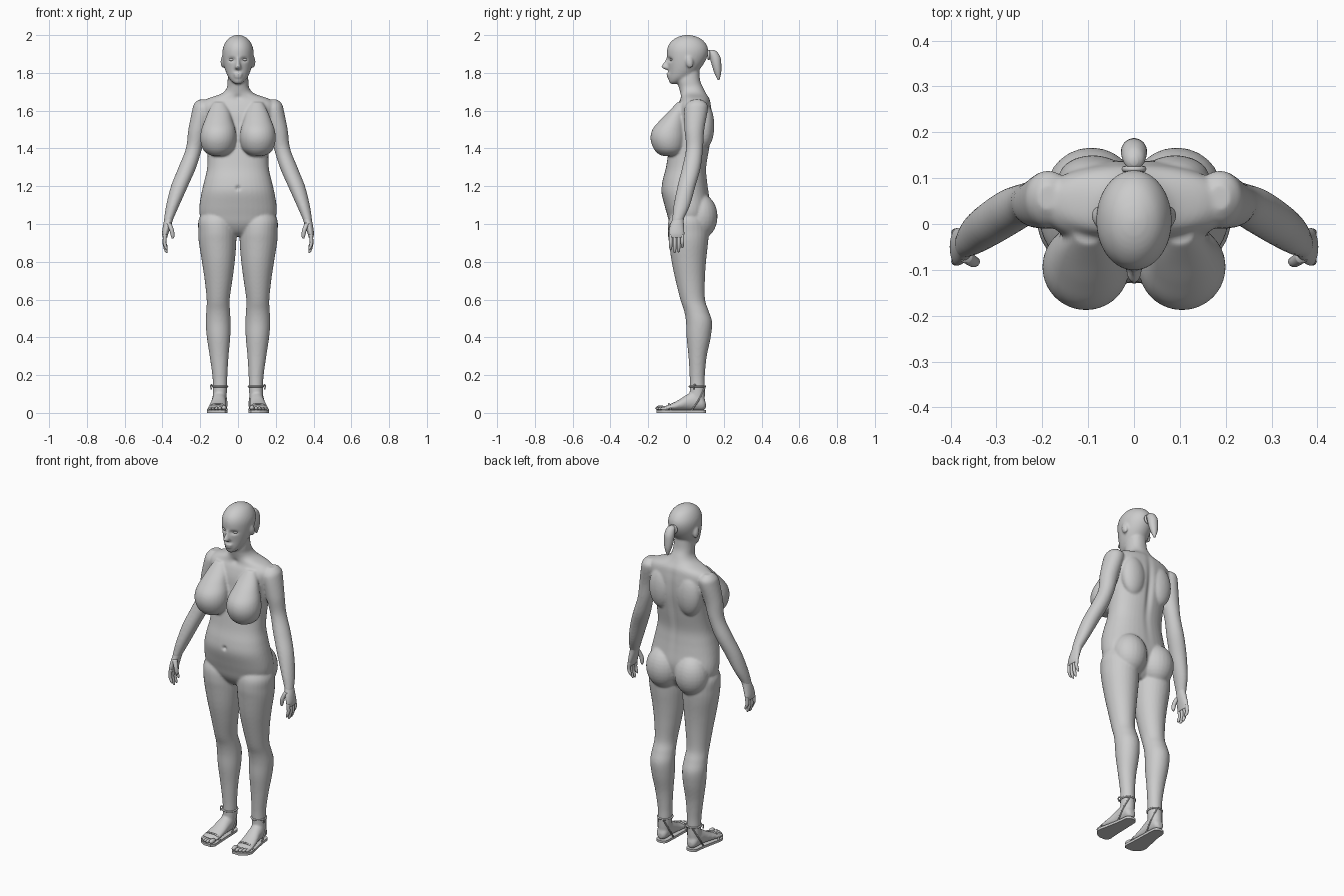
import bpy, bmesh, math
from mathutils import Vector, Matrix


def spline(rings, steps=5):
    # Catmull-Rom interpolation between the key cross-sections
    out, n = [], len(rings)
    for i in range(n - 1):
        a, b, c, d = (rings[min(max(k, 0), n - 1)] for k in (i - 1, i, i + 1, i + 2))
        for j in range(steps):
            t = j / steps
            out.append([0.5 * (2 * q + (r - p) * t + (2 * p - 5 * q + 4 * r - s) * t * t
                               + (3 * q - p - 3 * r + s) * t ** 3) for p, q, r, s in zip(a, b, c, d)])
    return out + [list(rings[-1])]


def tube(bm, rings, s=1, n=28, power=2.0, along_y=False):
    # ring = (position, centre x, half width, near depth, far depth)
    loops = []
    for h, cx, rx, lo, hi in spline(rings):
        rx, ry, cy = max(rx, .002), max((hi - lo) / 2, .002), (lo + hi) / 2
        loop = []
        for k in range(n):
            c, w = math.cos(2 * math.pi * k / n), math.sin(2 * math.pi * k / n)
            x = s * (cx + rx * math.copysign(abs(c) ** (2 / power), c))
            y = cy + ry * math.copysign(abs(w) ** (2 / power), w)
            loop.append(bm.verts.new((x, h, y) if along_y else (x, y, h)))
        loops.append(loop)
    for a, b in zip(loops, loops[1:]):
        for k in range(n):
            bm.faces.new((a[k], a[(k + 1) % n], b[(k + 1) % n], b[k]))
    bm.faces.new(loops[0])
    bm.faces.new(loops[-1])


def ball(bm, c, r, rot=0):
    m = Matrix.Translation(c) @ Matrix.Rotation(rot, 4, 'X') @ Matrix.Diagonal((*r, 1))
    bmesh.ops.create_uvsphere(bm, u_segments=24, v_segments=16, radius=1, matrix=m)


def finish(name, bm):
    bmesh.ops.recalc_face_normals(bm, faces=bm.faces)
    for f in bm.faces:
        f.smooth = True
    me = bpy.data.meshes.new(name)
    bm.to_mesh(me)
    bm.free()
    ob = bpy.data.objects.new(name, me)
    bpy.context.collection.objects.link(ob)
    return ob


def cord(name, pts, r, closed=False):
    cu = bpy.data.curves.new(name, 'CURVE')
    cu.dimensions, cu.bevel_depth, cu.bevel_resolution, cu.resolution_u = '3D', r, 2, 6
    sp = cu.splines.new('BEZIER')
    sp.bezier_points.add(len(pts) - 1)
    sp.use_cyclic_u = closed
    for p, co in zip(sp.bezier_points, pts):
        p.co, p.handle_left_type, p.handle_right_type = co, 'AUTO', 'AUTO'
    ob = bpy.data.objects.new(name, cu)
    bpy.context.collection.objects.link(ob)


# torso and neck
bm = bmesh.new()
tube(bm, [(.935, 0, .06, -.03, .06), (.96, 0, .12, -.06, .085), (1.0, 0, .185, -.085, .11),
          (1.05, 0, .203, -.1, .125), (1.1, 0, .204, -.114, .13), (1.17, 0, .192, -.13, .12),
          (1.23, 0, .178, -.124, .112), (1.3, 0, .163, -.106, .108), (1.4, 0, .162, -.09, .124),
          (1.5, 0, .173, -.07, .138), (1.58, 0, .19, -.06, .138), (1.63, 0, .2, -.045, .132),
          (1.662, 0, .165, -.03, .125), (1.69, 0, .088, -.03, .108), (1.72, 0, .06, -.037, .092),
          (1.76, 0, .055, -.045, .075), (1.82, 0, .05, -.04, .07)], power=2.25, n=40)
# head
tube(bm, [(1.742, 0, .015, -.08, -.05), (1.752, 0, .03, -.09, -.02), (1.775, 0, .05, -.093, .03),
          (1.81, 0, .066, -.093, .065), (1.85, 0, .077, -.097, .095), (1.89, 0, .082, -.101, .114),
          (1.925, 0, .081, -.1, .117), (1.955, 0, .071, -.088, .105), (1.98, 0, .053, -.062, .08),
          (1.995, 0, .029, -.03, .045), (2.001, 0, .008, 0, .015)], n=36)
# nose and lips
tube(bm, [(1.885, 0, .008, -.103, -.06), (1.855, 0, .011, -.117, -.06), (1.833, 0, .017, -.132, -.06),
          (1.822, 0, .017, -.12, -.06), (1.816, 0, .01, -.1, -.06)])
ball(bm, (0, -.09, 1.794), (.027, .014, .008))
ball(bm, (0, -.088, 1.779), (.023, .014, .008))

for s in (1, -1):
    ball(bm, (s * .081, .018, 1.858), (.011, .02, .034), .25)      # ear
    ball(bm, (s * .09, .1, 1.52), (.075, .05, .12))                # shoulder blade
    ball(bm, (s * .093, .075, 1.04), (.098, .092, .12))            # buttock
    # bust
    tube(bm, [(1.36, .105, .02, -.12, -.07), (1.37, .105, .055, -.145, -.03), (1.4, .105, .083, -.172, -.01),
              (1.45, .105, .095, -.188, 0), (1.5, .104, .09, -.178, 0), (1.55, .103, .073, -.137, 0),
              (1.6, .1, .055, -.088, 0), (1.645, .1, .03, -.045, 0)], s)
    # leg
    tube(bm, [(1.08, .11, .07, -.06, .08), (1.02, .112, .097, -.092, .11), (.96, .11, .1, -.097, .12),
              (.9, .108, .099, -.09, .117), (.8, .104, .087, -.076, .106), (.7, .103, .073, -.055, .1),
              (.6, .105, .061, -.03, .101), (.54, .105, .063, -.01, .12), (.48, .105, .066, 0, .138),
              (.4, .103, .062, .003, .131), (.3, .1, .05, .013, .11), (.2, .096, .04, .019, .1),
              (.14, .095, .038, .02, .1), (.08, .097, .036, .02, .1), (.03, .098, .03, .03, .095)], s)
    # arm
    tube(bm, [(1.658, .188, .022, .03, .085), (1.635, .186, .047, .002, .112), (1.6, .19, .053, -.01, .115),
              (1.5, .213, .05, -.008, .097), (1.4, .233, .043, 0, .09), (1.3, .268, .047, -.02, .078),
              (1.2, .31, .045, -.045, .05), (1.1, .345, .035, -.065, .022),
              (1.03, .366, .025, -.073, -.01), (1.005, .372, .018, -.076, -.018)], s)
    # foot
    tube(bm, [(.105, .098, .015, .025, .055), (.09, .098, .031, .013, .085), (.05, .099, .037, .012, .115),
              (.01, .101, .039, .013, .1), (-.04, .106, .045, .013, .068), (-.09, .11, .049, .013, .044),
              (-.118, .111, .045, .014, .034)], s, along_y=True)

# fuse the body into one smooth skin
raw = finish("body_blockout", bm)
m = raw.modifiers.new("fuse", 'REMESH')
m.mode, m.voxel_size, m.use_smooth_shade = 'VOXEL', .0065, True
m = raw.modifiers.new("soften", 'SMOOTH')
m.factor, m.iterations = .5, 5
dg = bpy.context.evaluated_depsgraph_get()
me = bpy.data.meshes.new_from_object(raw.evaluated_get(dg))
bpy.data.objects.remove(raw)
body = bpy.data.objects.new("body", me)
bpy.context.collection.objects.link(body)

# dents: eye sockets, navel, spine furrow, collar hollow
dents = [((s * .034, -.092, 1.87), (.019, .03, .011), .012) for s in (1, -1)]
dents += [((0, -.125, 1.19), (.011, .03, .011), .012), ((0, .14, 1.42), (.018, .04, .2), -.012),
          ((0, -.04, 1.67), (.018, .03, .015), .007)]
for v in me.vertices:
    base = v.co.copy()
    for c, r, depth in dents:
        d = sum(((base[i] - c[i]) / r[i]) ** 2 for i in range(3))
        if d < 8:
            v.co.y += depth * math.exp(-d)
for p in me.polygons:
    p.use_smooth = True

# ponytail and band
bm = bmesh.new()
tube(bm, [(1.922, 0, .008, .128, .146), (1.91, 0, .022, .118, .166), (1.88, 0, .028, .126, .183),
          (1.84, 0, .027, .137, .187), (1.8, 0, .019, .15, .186), (1.762, 0, .004, .168, .177)])
finish("ponytail", bm)
cord("hair_band", [(.02 * math.cos(a), .12, 1.895 + .02 * math.sin(a))
                   for a in (i * math.pi / 3 for i in range(6))], .007, True)

for s in (1, -1):
    # eye
    bm = bmesh.new()
    ball(bm, (s * .034, -.074, 1.87), (.015, .012, .0075))
    finish("eye", bm)
    # hand
    bm = bmesh.new()
    tube(bm, [(1.05, .36, .022, -.068, -.008), (1.02, .368, .023, -.074, -.012), (.985, .377, .021, -.086, -.011),
              (.95, .385, .017, -.091, -.009), (.928, .387, .012, -.088, -.011)], s)
    for y, tip in ((-.081, .862), (-.06, .846), (-.039, .85), (-.019, .872)):
        mid = (.94 + tip) / 2
        tube(bm, [(.945, .386, .01, y - .01, y + .01), (mid, .389, .0095, y - .0095, y + .0095),
                  (tip + .012, .381, .008, y - .008, y + .008), (tip, .377, .003, y - .003, y + .003)], s, 14)
    tube(bm, [(1.005, .367, .014, -.085, -.055), (.97, .352, .012, -.094, -.068),
              (.938, .346, .01, -.092, -.072), (.922, .346, .004, -.086, -.078)], s, 14)
    finish("hand", bm)
    # toes
    bm = bmesh.new()
    for x, y, r in ((.074, -.135, .013), (.096, -.139, .01), (.114, -.133, .0095), (.131, -.124, .009), (.147, -.112, .009)):
        ball(bm, (s * x, y, .014 + r), (r, .024, r))
    finish("toes", bm)
    # sandal sole
    bm = bmesh.new()
    half = [(.107, .098, .012), (.09, .098, .032), (.03, .1, .038), (-.04, .106, .046), (-.1, .11, .053),
            (-.135, .102, .046), (-.157, .092, .022)]
    outline = spline(half, 4)
    pts = [(s * (c + w), y) for y, c, w in outline] + [(s * (c - w), y) for y, c, w in reversed(outline)]
    f = bm.faces.new([bm.verts.new((x, y, 0)) for x, y in pts])
    ext = bmesh.ops.extrude_face_region(bm, geom=[f])
    bmesh.ops.translate(bm, vec=(0, 0, .014), verts=[g for g in ext["geom"] if isinstance(g, bmesh.types.BMVert)])
    sole = finish("sandal_sole", bm)
    for p in sole.data.polygons:
        p.use_smooth = False
    # sandal straps
    ring = [i * math.pi / 4 for i in range(8)]
    cord("ankle_strap", [(s * (.095 + .039 * math.cos(a)), .06 + .042 * math.sin(a), .14) for a in ring], .005, True)
    cord("toe_strap", [(s * .058, -.085, .014), (s * .075, -.088, .04), (s * .108, -.09, .047),
                       (s * .14, -.086, .04), (s * .161, -.08, .014)], .005)
    for side in (1, -1):
        cord("heel_strap", [(s * (.099 + side * .037), .03, .014), (s * (.098 + side * .037), .065, .065),
                            (s * (.096 + side * .018), .1, .135)], .004)
    cord("tie_knot", [(s * .132, .055, .14), (s * .142, .045, .148), (s * .142, .04, .125)], .004)
